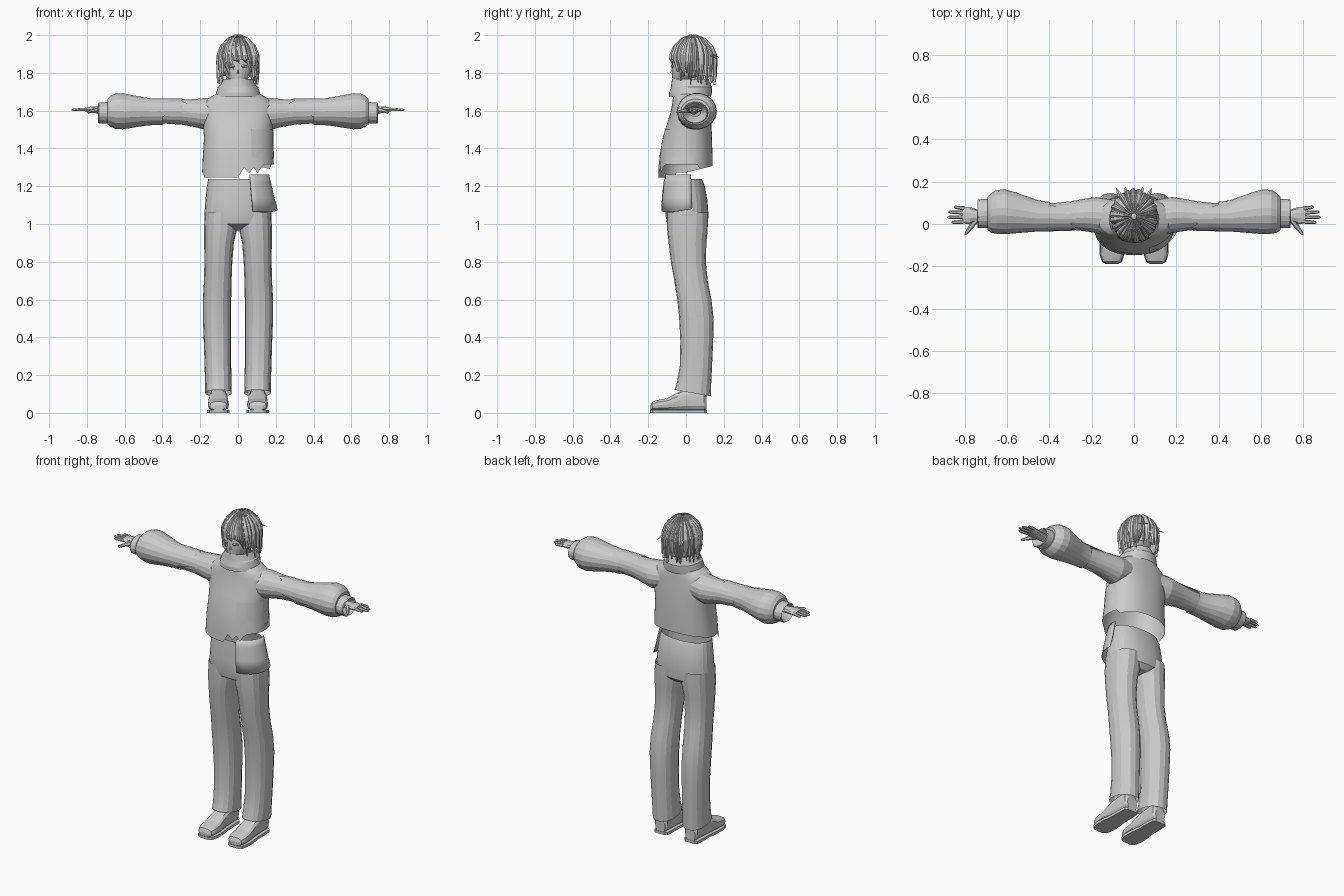
import bpy, bmesh, math, random
from mathutils import Vector

if "Cube" in bpy.data.objects:
    bpy.data.objects.remove(bpy.data.objects["Cube"])

random.seed(4)
grey = bpy.data.materials.new("plain grey")
grey.diffuse_color = (0.6, 0.6, 0.6, 1)
grey.use_nodes = True
grey.node_tree.nodes["Principled BSDF"].inputs["Base Color"].default_value = grey.diffuse_color


def loft(name, rings, closed=True, caps=(False, False), mirror=False, thick=0, parts=None):
    """Skin one or more stacks of point rings into a single object."""
    bm = bmesh.new()
    for stack in (parts or [rings]):
        rows = [[bm.verts.new(p) for p in r] for r in stack]
        n = len(rows[0])
        for a, b in zip(rows, rows[1:]):
            for i in range(n if closed else n - 1):
                j = (i + 1) % n
                bm.faces.new((a[i], a[j], b[j], b[i]))
        if caps[0]:
            bm.faces.new(rows[0][::-1])
        if caps[1]:
            bm.faces.new(rows[-1])
    bmesh.ops.recalc_face_normals(bm, faces=bm.faces)
    me = bpy.data.meshes.new(name)
    bm.to_mesh(me)
    bm.free()
    me.materials.append(grey)
    ob = bpy.data.objects.new(name, me)
    bpy.context.collection.objects.link(ob)
    if thick:
        ob.modifiers.new("thickness", 'SOLIDIFY').thickness = thick
    if mirror:
        ob.modifiers.new("mirror", 'MIRROR')
    bpy.context.view_layer.objects.active = ob
    ob.select_set(True)
    bpy.ops.object.shade_smooth_by_angle(angle=math.radians(14))
    ob.select_set(False)
    return ob


def circle(n, power=2.0):
    """Unit superellipse points."""
    out = []
    for i in range(n):
        a = 2 * math.pi * i / n
        c, s = math.cos(a), math.sin(a)
        e = 2 / power
        out.append((math.copysign(abs(c) ** e, c), math.copysign(abs(s) ** e, s)))
    return out


def level(z, x0, x1, y0, y1, n=24, power=2.3, tilt=0):
    """Horizontal ring from its extents; tilt lowers the back."""
    return [Vector(((x0 + x1) / 2 + (x1 - x0) / 2 * c, (y0 + y1) / 2 + (y1 - y0) / 2 * s, z - tilt * s))
            for c, s in circle(n, power)]


def upright(x, yc, zc, ry, rz, n=18):
    """Ring across the x axis."""
    return [Vector((x, yc + ry * c, zc + rz * s)) for c, s in circle(n)]


def tube(points, radii, n=6, flat=1.0):
    """Rings for a tapered bar lying roughly along x or y."""
    d = (points[-1] - points[0]).normalized()
    side = d.cross(Vector((0, 0, 1))).normalized()
    up = side.cross(d)
    return [[p + side * r * c + up * r * flat * s for c, s in circle(n)] for p, r in zip(points, radii)]


# Jacket body with a hem that is low in front, high behind and torn on one side
def hem(p, i):
    z = 1.272 + 0.035 * max(0, p.y / 0.14)
    if p.y < -0.06:
        z = 1.245
    if 0.03 < p.x < 0.14 and p.y < 0:
        z = 1.30 if i % 2 else 1.268
    elif p.x >= 0.14 and p.y < 0.06:
        z = 1.315
    return z


body = [(1.26, .19, -.147, .14), (1.36, .186, -.14, .14), (1.45, .18, -.125, .138), (1.52, .184, -.104, .135),
        (1.58, .19, -.085, .128), (1.63, .19, -.074, .123), (1.66, .165, -.07, .12), (1.69, .115, -.066, .117),
        (1.70, .085, -.05, .1)]
rings = [level(z, -w, w, a, b, 48) for z, w, a, b in body]
for i, p in enumerate(rings[0]):
    p.z = hem(p, i)
loft("jacket_body", rings)
# Torn outer layer on the jacket's side
panel = []
for z, w, a in ((1.352, .192, .145), (1.42, .187, .137), (1.5, .187, .118)):
    panel.append([Vector((w * math.cos(t), a * math.sin(t) * 1.02, z))
                  for t in [math.radians(-68 + 10 * k) for k in range(10)]])
loft("jacket_side_panel", panel, closed=False)

# High folded collar
loft("collar", [level(z, -w, w, a, b, 28, 2) for z, w, a, b in (
    (1.672, .122, -.09, .132), (1.695, .116, -.09, .137), (1.725, .107, -.08, .138), (1.73, .1, -.079, .134),
    (1.755, .084, -.076, .125), (1.768, .078, -.073, .12), (1.765, .07, -.065, .11), (1.72, .068, -.06, .1))])

# Upper sleeves, puffed lower sleeves with ragged upper edge, and cuffs
loft("upper_sleeve", [upright(*r) for r in (
    (.1, .03, 1.59, .085, .08), (.18, .042, 1.584, .085, .084), (.23, .043, 1.587, .077, .075),
    (.3, .04, 1.592, .067, .067), (.38, .037, 1.592, .062, .062), (.47, .036, 1.592, .06, .06))], mirror=True)
sleeve = [upright(*r) for r in (
    (.40, .036, 1.592, .069, .068), (.45, .038, 1.594, .073, .071), (.5, .045, 1.595, .084, .077),
    (.56, .053, 1.596, .097, .088), (.61, .058, 1.597, .106, .097), (.65, .057, 1.597, .103, .095),
    (.675, .052, 1.597, .093, .083), (.692, .05, 1.594, .078, .068), (.692, .05, 1.59, .06, .05))]
for i, p in enumerate(sleeve[0]):
    if 3 <= i <= 9:
        p.x = .27 if i % 2 else .30
        p.z += .004
loft("lower_sleeve", sleeve, mirror=True)
loft("cuff", [upright(*r) for r in ((.67, .05, 1.59, .07, .058), (.735, .048, 1.587, .068, .056),
                                   (.74, .048, 1.587, .064, .052), (.73, .048, 1.587, .058, .046),
                                   (.69, .048, 1.59, .03, .02))], mirror=True)

# Hands
loft("palm", [upright(*r, 10) for r in ((.68, .04, 1.6, .026, .02), (.74, .04, 1.603, .028, .02),
                                       (.775, .04, 1.606, .04, .017), (.81, .042, 1.606, .04, .011))],
     caps=(True, True), mirror=True)
fingers = []
for y, dy, end in ((.011, -.004, .862), (.032, 0, .882), (.054, .003, .876), (.074, .006, .85)):
    a, b = Vector((.80, y, 1.607)), Vector((end, y + dy, 1.604))
    fingers.append(tube([a, a.lerp(b, .5), a.lerp(b, .9), b], [.0095, .009, .007, .003]))
a, b = Vector((.745, .02, 1.602)), Vector((.797, -.05, 1.592))
fingers.append(tube([a, a.lerp(b, .5), a.lerp(b, .9), b], [.016, .011, .008, .003]))
loft("fingers", None, parts=fingers, caps=(True, True), mirror=True)

# Trousers: seat and two legs
loft("trouser_seat", [level(z, -w, w, a, b, 28) for z, w, a, b in (
    (1.237, .158, -.1, .085), (1.2, .165, -.103, .1), (1.12, .173, -.108, .114), (1.05, .178, -.109, .119),
    (1.0, .165, -.1, .116), (.975, .1, -.06, .09), (.965, .03, -.03, .04))])
loft("trouser_leg", [level(z, i, o, a, b, 16, 2.3, t) for z, i, o, a, b, t in (
    (1.06, .004, .176, -.1, .116, 0), (.97, .006, .18, -.1, .115, 0), (.9, .022, .179, -.092, .108, 0),
    (.8, .03, .178, -.08, .105, 0), (.7, .034, .18, -.062, .115, 0), (.6, .036, .186, -.046, .135, 0),
    (.5, .036, .186, -.036, .146, 0), (.38, .036, .181, -.03, .144, 0), (.25, .036, .177, -.033, .138, 0),
    (.15, .034, .174, -.048, .133, .01), (.105, .033, .174, -.06, .131, .017))], mirror=True)

# Loose cloth flap hanging at one hip
flap = []
for z, w, a in ((1.262, .165, .118), (1.22, .175, .128), (1.14, .193, .138), (1.075, .21, .14)):
    flap.append([Vector((w * math.cos(t), a * math.sin(t), z + (.012 * math.sin(t * 2) if z < 1.1 else 0)))
                 for t in [math.radians(-68 + 9 * k) for k in range(10)]])
loft("hip_flap", flap, closed=False, thick=.004)

# Shoes with flat soles
shoe = []
for y, w, z in ((-.188, .026, .04), (-.178, .045, .06), (-.15, .055, .069), (-.1, .056, .078), (-.06, .053, .1),
                (-.02, .05, .12), (.05, .046, .13), (.095, .044, .12), (.108, .034, .09)):
    shoe.append([Vector((.104 + w * c, y, .012 + (z - .012) * (s + 1) / 2)) for c, s in circle(14, 2.9)])
loft("shoe", shoe, caps=(True, True), mirror=True)
outline = [(-.19, .028), (-.178, .048), (-.14, .059), (-.08, .058), (-.02, .05), (.06, .049), (.098, .046), (.11, .034)]
rim = [(.104 + w, y) for y, w in outline] + [(.104 - w, y) for y, w in outline[::-1]]
loft("shoe_sole", [[Vector((x, y, z)) for x, y in rim] for z in (0, .016)], caps=(True, True), mirror=True)

# Head, neck and face
loft("head", [level(z, -w, w, a, b, 24, 2.1) for z, w, a, b in (
    (1.742, .022, -.066, .0), (1.755, .042, -.071, .04), (1.785, .066, -.074, .08), (1.82, .08, -.075, .11),
    (1.87, .09, -.073, .125), (1.92, .09, -.066, .13), (1.96, .068, -.04, .11), (1.98, .03, 0, .07))],
     caps=(True, True))
loft("neck", [level(z, -.048, .048, -.02, .08, 14) for z in (1.66, 1.8)])
loft("nose", [[Vector((-.008, -.07, 1.795)), Vector((.008, -.07, 1.795)), Vector((0, -.07, 1.83))],
              [Vector((-.001, -.086, 1.8)), Vector((.001, -.086, 1.8)), Vector((0, -.082, 1.805))]], caps=(False, True))
loft("eye", [[Vector((.034 + r * .016 * c, -.071 + .0004 * (1 - r) + .006 * c, 1.835 + r * .007 * s))
              for c, s in circle(12)] for r in (1, .1)], caps=(False, True), mirror=True, thick=.004)


# Hair: an underlying cap and tapered ridged locks running from the crown
def scalp(az, t, end, off=0):
    """Point on the hair surface, t from crown (0) to tip (1)."""
    front = max(0, -math.sin(az))
    if t < .55:
        th = t / .55 * math.pi / 2
        s, z = math.sin(th), 1.87 + .126 * math.cos(th)
    else:
        u = (t - .55) / .45
        s, z = 1 - .12 * u * (.3 + front * .3), 1.87 + (end - 1.87) * u
    ry = .117 if math.sin(az) < 0 else .122
    return Vector(((.106 + off) * s * math.cos(az), .036 + (ry + off) * s * math.sin(az), z + off * (1 - s)))


def tip(az):
    d = abs((math.degrees(az) + 90 + 180) % 360 - 180)
    return 1.865 if d < 20 else 1.825 if d < 42 else 1.775 if d < 80 else 1.755


N = 40
azs = [2 * math.pi * i / N for i in range(N)]
loft("hair_cap", [[scalp(a, t, tip(a) + .03, -.006) for a in azs] for t in (.02, .15, .3, .42, .55, .8, 1)],
     caps=(True, False))
locks = []
for layer, count in ((0, 30), (1, 22)):
    for k in range(count):
        az = 2 * math.pi * (k + .5 * layer + random.uniform(-.2, .2)) / count
        end = tip(az) + random.uniform(-.022, .018) + .012 * layer
        half = math.pi / count * random.uniform(.85, 1.25)
        sweep = random.uniform(-.12, .12) + (.28 if math.sin(az) < -.6 else 0)
        rows = []
        for t in (.04, .18, .34, .48, .6, .74, .88, 1):
            w = half * (1 if t < .65 else max(.05, (1 - t) / .35))
            c = az + sweep * t * t
            o = .002 + .004 * layer
            rows.append([scalp(c - w, t, end, o - .006), scalp(c - w * .3, t, end, o + .003),
                         scalp(c + w * .25, t, end, o + .004), scalp(c + w, t, end, o - .006)])
        locks.append(rows)
loft("hair_locks", None, parts=locks, closed=False)
# Stray wisps sticking out behind
wisps = []
for k in range(5):
    a = Vector((-.06 + .03 * k, .12, 1.9 + .01 * (k % 2)))
    b = a + Vector((.012 * (k - 2), .05 + .008 * (k % 2), -.03))
    wisps.append(tube([a, a.lerp(b, .6), b], [.012, .008, .001], 4, .4))
loft("hair_wisps", None, parts=wisps)
